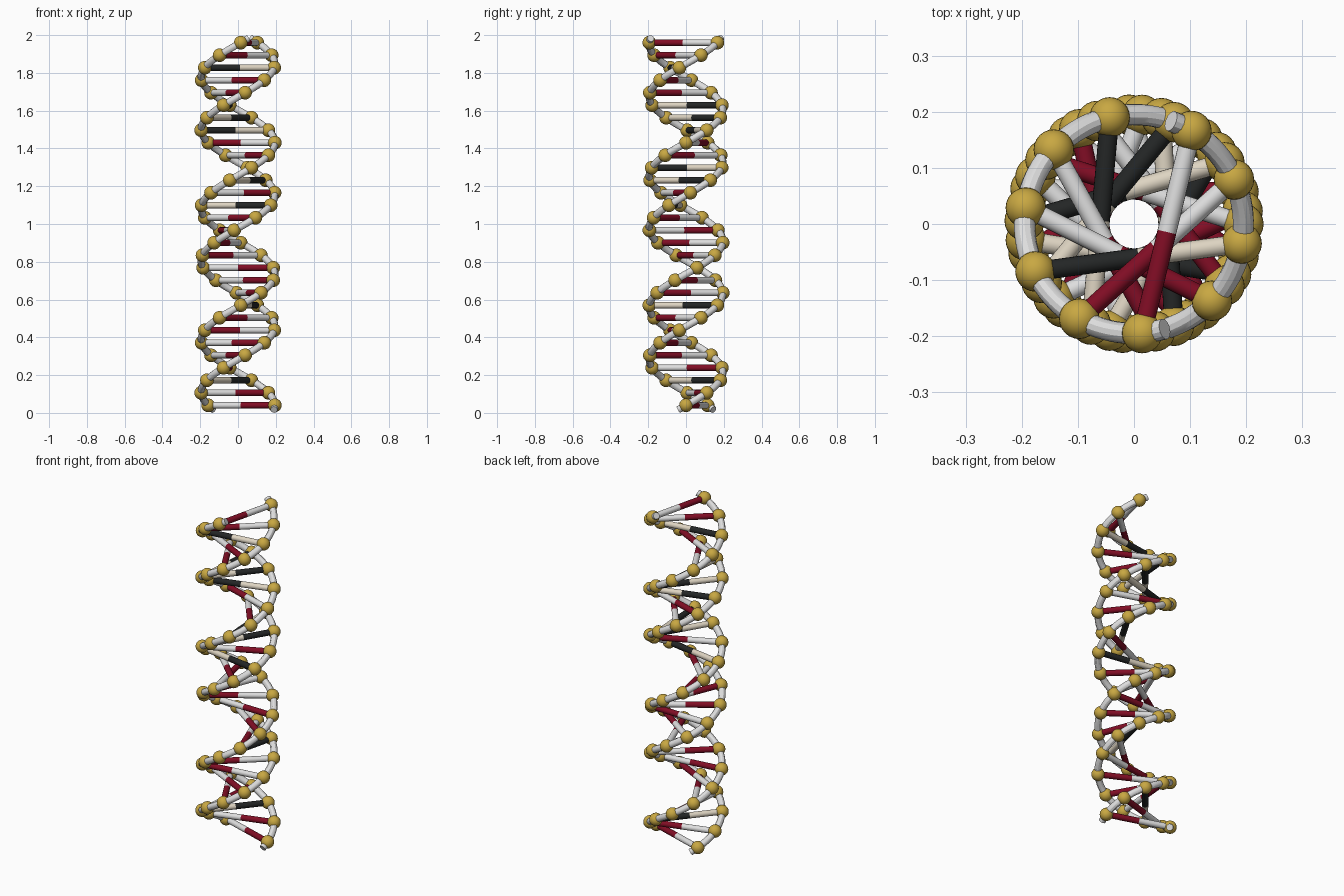
import bpy, math
from mathutils import Vector

if "Cube" in bpy.data.objects:
    bpy.data.objects.remove(bpy.data.objects["Cube"], do_unlink=True)

RUNGS = 30
RISE = 0.0662
TURN = math.tau / 10.5
RADIUS = 0.195
BASE_Z = 1 - RISE * (RUNGS - 1) / 2
OVERHANG = 0.35                      # strand length past the last bead, in steps
PHASE = {"left": 0.0, "right": math.radians(144)}


def material(name, rgb):
    m = bpy.data.materials.new(name)
    m.use_nodes = True
    m.diffuse_color = (*rgb, 1)
    m.node_tree.nodes["Principled BSDF"].inputs["Base Color"].default_value = (*rgb, 1)
    return m


white = material("soft white", (0.73, 0.73, 0.73))
red = material("deep red", (0.22, 0.004, 0.018))
black = material("charcoal", (0.017, 0.019, 0.019))
cream = material("cream", (0.73, 0.66, 0.54))
gold = material("gold", (0.58, 0.39, 0.055))

# Each rung is listed by the half on the right strand; the other half is its partner
SEQUENCE = "WWCWRRWWKWWWRRWRKRKCWRKCCRRCWW"
PARTNER = {"W": "R", "R": "W", "C": "K", "K": "C"}
COLOUR = {"W": white, "R": red, "C": cream, "K": black}


def helix(step, phase):
    a = phase + TURN * step
    return Vector((RADIUS * math.cos(a), RADIUS * math.sin(a), BASE_Z + RISE * step))


def finish(obj, name, mat):
    obj.name = obj.data.name = name
    obj.data.materials.append(mat)
    return obj


def strand(name, phase, per_step=8):
    curve = bpy.data.curves.new(name, "CURVE")
    curve.dimensions = "3D"
    curve.bevel_depth = 0.019
    curve.bevel_resolution = 4
    curve.use_fill_caps = True
    spline = curve.splines.new("POLY")
    length = RUNGS - 1 + 2 * OVERHANG
    count = int(length * per_step)
    spline.points.add(count)
    for k, p in enumerate(spline.points):
        p.co = (*helix(-OVERHANG + length * k / count, phase), 1)
    obj = bpy.data.objects.new(name, curve)
    bpy.context.collection.objects.link(obj)
    bpy.ops.object.select_all(action="DESELECT")
    obj.select_set(True)
    bpy.context.view_layer.objects.active = obj
    bpy.ops.object.convert(target="MESH")
    obj = bpy.context.object
    bpy.ops.object.shade_smooth_by_angle()
    finish(obj, name, white)


def bead(name, centre):
    bpy.ops.mesh.primitive_uv_sphere_add(segments=24, ring_count=14, radius=0.036, location=centre)
    bpy.ops.object.shade_smooth()
    finish(bpy.context.object, name, gold)


def rod(name, start, end, mat):
    axis = end - start
    bpy.ops.mesh.primitive_cylinder_add(vertices=20, radius=0.017, depth=axis.length,
                                        location=(start + end) / 2)
    obj = bpy.context.object
    obj.rotation_euler = axis.to_track_quat("Z", "Y").to_euler()
    bpy.ops.object.shade_smooth_by_angle()
    finish(obj, name, mat)


# Two backbone strands
for side, phase in PHASE.items():
    strand(f"{side}_strand", phase)

# Beads and two-coloured rungs
for i, code in enumerate(SEQUENCE):
    ends = {side: helix(i, phase) for side, phase in PHASE.items()}
    middle = (ends["left"] + ends["right"]) / 2
    halves = {"right": COLOUR[code], "left": COLOUR[PARTNER[code]]}
    for side, end in ends.items():
        bead(f"{side}_bead_{i + 1}", end)
        rod(f"{side}_half_rung_{i + 1}", end, middle, halves[side])
